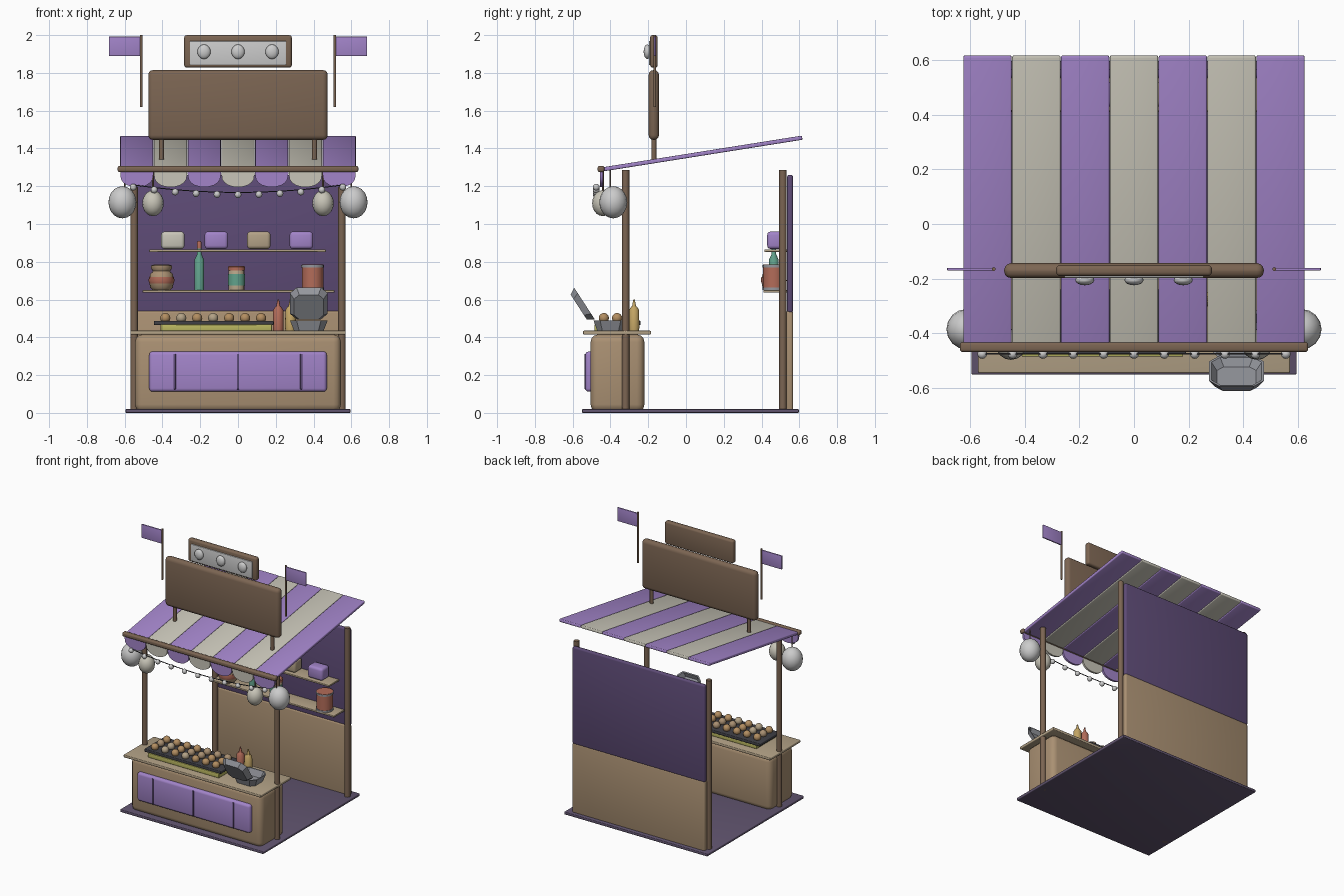
import bpy, bmesh, math, random
from mathutils import Matrix

if "Cube" in bpy.data.objects:
    bpy.data.objects.remove(bpy.data.objects["Cube"])
random.seed(4)

COL = {
    "purple": (0.36, 0.23, 0.58), "dark_purple": (0.11, 0.07, 0.18), "floor": (0.12, 0.09, 0.16),
    "cream": (0.58, 0.56, 0.48), "tan": (0.40, 0.28, 0.17), "wood": (0.20, 0.13, 0.085),
    "top": (0.45, 0.36, 0.24), "dark": (0.05, 0.05, 0.06), "yellow": (0.5, 0.48, 0.12),
    "bun": (0.45, 0.27, 0.12), "green": (0.12, 0.36, 0.26), "red": (0.45, 0.15, 0.1),
    "mustard": (0.55, 0.38, 0.13), "white": (0.65, 0.65, 0.66), "steel": (0.3, 0.31, 0.34),
}
MATS = {}
for key, c in COL.items():
    MATS[key] = bpy.data.materials.new(key)
    MATS[key].diffuse_color = (*c, 1)


def finish(name, bm, col, bevel=0, angle=40, seg=3):
    bmesh.ops.recalc_face_normals(bm, faces=bm.faces)
    if bevel:
        bmesh.ops.bevel(bm, geom=bm.edges[:], offset=bevel, segments=seg, profile=0.5,
                        affect='EDGES', clamp_overlap=True)
    me = bpy.data.meshes.new(name)
    bm.to_mesh(me)
    bm.free()
    ob = bpy.data.objects.new(name, me)
    bpy.context.collection.objects.link(ob)
    me.materials.append(MATS[col])
    bpy.context.view_layer.objects.active = ob
    bpy.ops.object.select_all(action='DESELECT')
    ob.select_set(True)
    bpy.ops.object.shade_smooth_by_angle(angle=math.radians(angle))
    return ob


def box(name, x, y, z, col, bevel=0.0, tilt=0):
    """Box from (min, max) ranges, optionally tilted about x."""
    bm = bmesh.new()
    bmesh.ops.create_cube(bm, size=1)
    bmesh.ops.scale(bm, vec=(x[1] - x[0], y[1] - y[0], z[1] - z[0]), verts=bm.verts)
    ob = finish(name, bm, col, bevel)
    ob.location = (sum(x) / 2, sum(y) / 2, sum(z) / 2)
    ob.rotation_euler.x = tilt
    return ob


def loft(bm, rings):
    rows = [[bm.verts.new(p) for p in r] for r in rings]
    n = len(rows[0])
    for a, b in zip(rows, rows[1:]):
        for i in range(n):
            bm.faces.new((a[i], a[(i + 1) % n], b[(i + 1) % n], b[i]))
    bm.faces.new(rows[0])
    bm.faces.new(rows[-1])


def lathe(name, loc, prof, col, n=16):
    """Turned shape from (radius, height) points."""
    bm = bmesh.new()
    loft(bm, [[(r * math.cos(2 * math.pi * i / n), r * math.sin(2 * math.pi * i / n), z)
               for i in range(n)] for r, z in prof])
    ob = finish(name, bm, col)
    ob.location = loc
    return ob


def post(name, x, y, z0, z1, r, col="wood"):
    return lathe(name, (x, y, 0), [(r, z0), (r, z1)], col, 12)


def ball(name, loc, r, col, scale=(1, 1, 1), n=16):
    bm = bmesh.new()
    bmesh.ops.create_uvsphere(bm, u_segments=n, v_segments=n // 2 + 2, radius=r)
    bmesh.ops.scale(bm, vec=scale, verts=bm.verts)
    ob = finish(name, bm, col, angle=80)
    ob.location = loc
    return ob


def tray(name, w, d, h, loc, tilt=0):
    """Open food box with cut corners."""
    def ring(s, z):
        a, b, c = w / 2 * s, d / 2 * s, 0.035 * s
        return [(a, b - c, z), (a - c, b, z), (c - a, b, z), (-a, b - c, z),
                (-a, c - b, z), (c - a, -b, z), (a - c, -b, z), (a, c - b, z)]
    bm = bmesh.new()
    loft(bm, [ring(.78, 0), ring(1, h), ring(.92, h), ring(.72, .008)])
    ob = finish(name, bm, "steel", angle=20)
    ob.location = loc
    ob.rotation_euler.x = tilt


# floor, posts and back wall
box("floor", (-.595, .595), (-.55, .597), (0, .02), "floor", .005)
for s, side in ((-1, "left"), (1, "right")):
    post("front_post_" + side, s * .55, -.32, 0, 1.285, .02)
    post("back_post_" + side, s * .55, .513, 0, 1.285, .02)
box("back_wall_lower", (-.55, .55), (.53, .567), (.01, .54), "tan", .012)
box("back_wall_upper", (-.55, .55), (.535, .567), (.53, 1.26), "dark_purple", .012)

# counter
box("counter_body", (-.545, .545), (-.505, -.22), (.005, .415), "tan", .04)
box("counter_top", (-.57, .57), (-.545, -.185), (.415, .435), "top", .005)
box("counter_panel", (-.47, .47), (-.533, -.49), (.112, .325), "purple", .018)
for i in (-1, 0, 1):
    box("panel_divider", (i * .335 - .006, i * .335 + .006), (-.537, -.5), (.125, .312), "dark_purple", .002)

# shelves with boxes, pots and bottles
box("lower_shelf", (-.505, .51), (.41, .535), (.637, .65), "top", .003)
box("upper_shelf", (-.47, .465), (.415, .535), (.852, .865), "top", .003)
for x, c in ((-.345, "cream"), (-.115, "purple"), (.11, "top"), (.335, "purple")):
    box("shelf_box", (x - .062, x + .062), (.43, .52), (.868, .96), c, .018)
lathe("clay_pot", (-.405, .465, .65), [(.045, 0), (.06, .015), (.066, .05), (.06, .085), (.045, .1),
      (.055, .115), (.055, .13), (.04, .135)], "tan")
lathe("clay_pot_band", (-.405, .465, .65), [(.064, .035), (.069, .05), (.066, .07)], "red")
lathe("green_bottle", (-.205, .465, .65), [(.026, 0), (.026, .16), (.012, .19), (.011, .225)], "green")
lathe("green_bottle_cap", (-.205, .465, .65), [(.013, .22), (.013, .25), (.008, .26)], "red")
lathe("jar", (-.008, .465, .65), [(.042, 0), (.042, .1), (.036, .11)], "top")
lathe("jar_band", (-.008, .465, .65), [(.045, .025), (.045, .085)], "green")
lathe("jar_lid", (-.008, .465, .65), [(.046, .105), (.046, .122), (.04, .127)], "red")
lathe("tin", (.395, .465, .65), [(.057, 0), (.057, .135)], "red")
for z in (0, .12):
    lathe("tin_rim", (.395, .465, .65 + z), [(.061, 0), (.061, .013)], "steel")

# griddle with rows of dumplings
box("griddle_base", (-.41, .18), (-.485, -.25), (.435, .468), "yellow", .004)
box("griddle_plate", (-.445, .19), (-.478, -.24), (.465, .487), "dark", .005)
for i in range(7):
    for y in (-.435, -.365, -.295):
        ball("dumpling", (-.385 + i * .0845, y, .502), .027, random.choice(("bun", "bun", "tan", "top")), n=12)

# sauce bottles and takeaway box
for x, c in ((.213, "red"), (.278, "mustard")):
    lathe("sauce_bottle", (x, -.275, .435), [(.027, 0), (.029, .02), (.027, .11), (.015, .128)], c, 14)
    lathe("sauce_nozzle", (x, -.275, .435), [(.012, .125), (.004, .165)], c, 10)
tray("takeaway_box_base", .2, .18, .055, (.375, -.4, .435))
tray("takeaway_box_lid", .2, .2, .036, (.375, -.568, .56), math.radians(-57))

# awning stripes and scalloped valance
SW, tilt = 1.25 / 7, math.atan2(.17, 1.07)
for i in range(7):
    x = -.625 + SW * (i + .5)
    c = "cream" if i % 2 else "purple"
    box("awning_stripe", (x - SW / 2 + .001, x + SW / 2 - .001), (-.462, .622), (1.361, 1.383), c, .006, tilt)
    pts = [(-1, 1.285), (-1, 1.262)] + [(-math.cos(math.pi * t / 10), 1.262 - .067 * math.sin(math.pi * t / 10) ** .8)
                                       for t in range(1, 10)] + [(1, 1.262), (1, 1.285)]
    bm = bmesh.new()
    loft(bm, [[(x + a * SW / 2 * .98, y, z) for a, z in pts] for y in (-.455, -.44)])
    finish("valance_scallop", bm, c)
box("awning_bar", (-.637, .637), (-.468, -.432), (1.275, 1.307), "wood", .01)

# string of lights
def sag(x):
    return 1.155 + .04 * (x / .555) ** 2
cu = bpy.data.curves.new("light_wire", 'CURVE')
cu.dimensions = '3D'
cu.bevel_depth = .003
cu.bevel_resolution = 1
sp = cu.splines.new('POLY')
sp.points.add(10)
for i in range(11):
    x = -.555 + i * .111
    sp.points[i].co = (x, -.475, sag(x) + .012, 1)
    ball("string_light", (x, -.475, sag(x)), .018, "white", n=12)
cu.materials.append(MATS["dark"])
bpy.context.collection.objects.link(bpy.data.objects.new("light_wire", cu))

# lanterns, sign supports and flags, mirrored
for s in (-1, 1):
    ball("outer_lantern", (s * .612, -.385, 1.115), .074, "white", (1, 1, 1.15))
    ball("inner_lantern", (s * .45, -.44, 1.11), .057, "cream", (1, 1, 1.2))
    post("inner_lantern_cord", s * .45, -.44, 1.17, 1.28, .005)
    post("outer_lantern_cord", s * .6, -.4, 1.19, 1.29, .004)
    post("sign_support", s * .405, -.17, 1.34, 1.47, .013)
    post("flag_pole", s * .513, -.165, 1.62, 2.0, .007)
    xs = sorted((s * .518, s * .683))
    box("flag", xs, (-.17, -.16), (1.89, 1.992), "purple", .002)

# blank sign boards with lamps
box("main_sign", (-.475, .475), (-.198, -.143), (1.445, 1.815), "wood", .026)
box("upper_sign", (-.285, .285), (-.19, -.15), (1.828, 2.0), "wood", .014)
box("upper_sign_panel", (-.255, .255), (-.197, -.18), (1.842, 1.968), "white", .003)
for x in (-.18, 0, .18):
    ball("sign_lamp", (x, -.205, 1.912), .035, "white", (1, .55, 1.1))

for m in bpy.data.materials:
    if m.users and not m.is_grease_pencil:
        m.use_nodes = True
        m.node_tree.nodes["Principled BSDF"].inputs["Base Color"].default_value = m.diffuse_color
